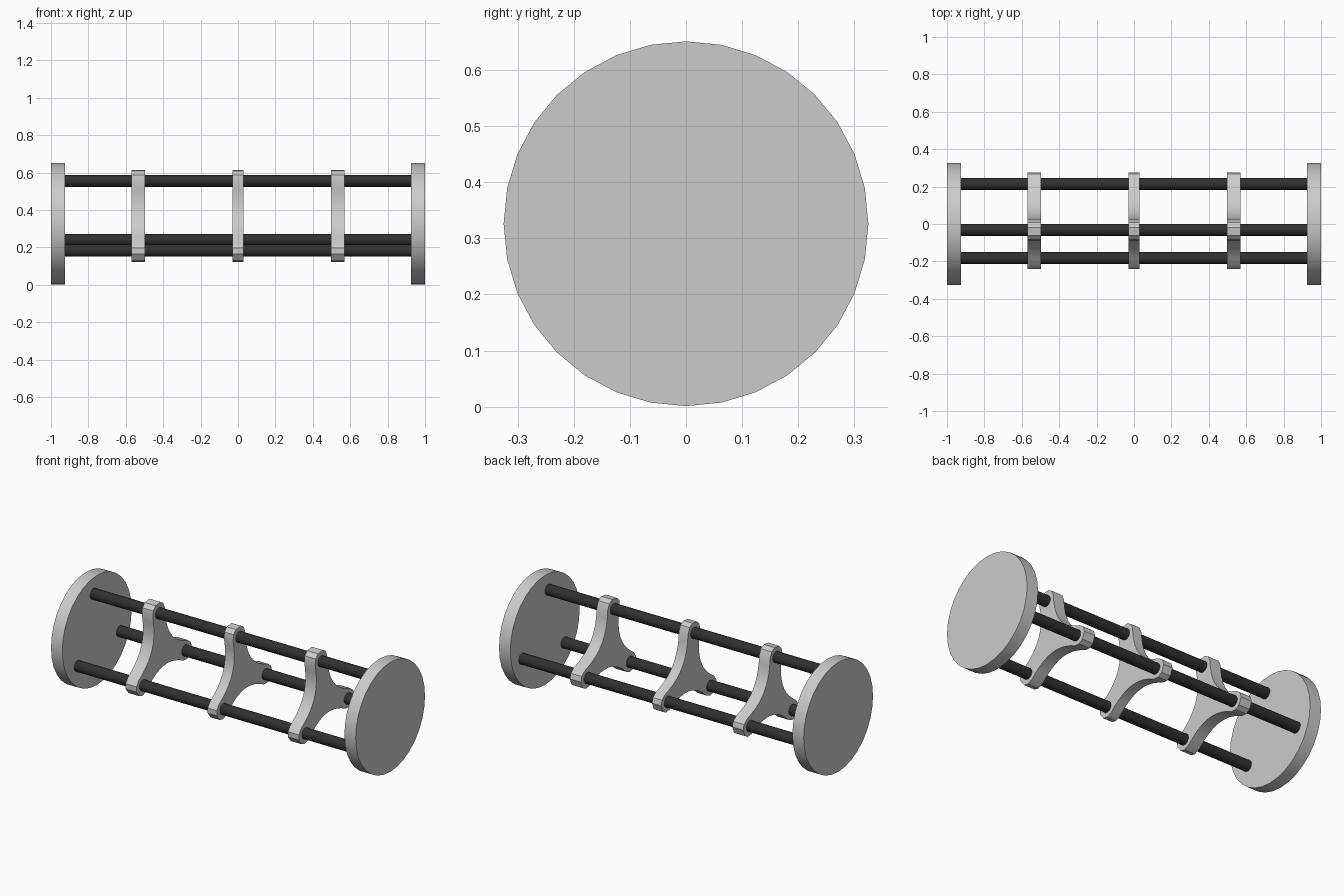
import bpy, bmesh, math
from mathutils import Vector

if "Cube" in bpy.data.objects:
    bpy.data.objects.remove(bpy.data.objects["Cube"])

CZ = 0.326           # height of the long axis
ROD_R = 0.231        # distance of rods from the axis
ANGLES = [math.radians(a) for a in (98, 218, 338)]

dark = bpy.data.materials.new("dark_rod")
dark.diffuse_color = (0.03, 0.03, 0.03, 1)
dark.use_nodes = True
dark.node_tree.nodes["Principled BSDF"].inputs["Base Color"].default_value = dark.diffuse_color


def prism(name, outline, x0, x1, mat=None):
    """Extrude a (y, z) outline along x."""
    bm = bmesh.new()
    face = bm.faces.new([bm.verts.new((x0, y, z)) for y, z in outline])
    ext = bmesh.ops.extrude_face_region(bm, geom=[face])
    verts = [v for v in ext["geom"] if isinstance(v, bmesh.types.BMVert)]
    bmesh.ops.translate(bm, verts=verts, vec=(x1 - x0, 0, 0))
    bmesh.ops.recalc_face_normals(bm, faces=bm.faces)
    mesh = bpy.data.meshes.new(name)
    bm.to_mesh(mesh)
    bm.free()
    obj = bpy.data.objects.new(name, mesh)
    bpy.context.collection.objects.link(obj)
    if mat:
        mesh.materials.append(mat)
    bpy.ops.object.select_all(action='DESELECT')
    bpy.context.view_layer.objects.active = obj
    obj.select_set(True)
    bpy.ops.object.shade_smooth_by_angle(angle=math.radians(35))
    return obj


def circle(y, z, r, n):
    return [(y + r * math.sin(2 * math.pi * i / n), z + r * math.cos(2 * math.pi * i / n))
            for i in range(n)]


def lobe_point(angle, along, side):
    """Point in the (y, z) plane given in a lobe's own frame."""
    c, s = math.cos(angle), math.sin(angle)
    return Vector((along * c - side * s, CZ + along * s + side * c))


def spacer_outline():
    """Three rounded lobes joined by concave curves."""
    tip = [(0.235, 0.057), (0.270, 0.047), (0.289, 0.022)]
    pts = []
    for i, a in enumerate(ANGLES):
        b = ANGLES[(i + 1) % 3]
        pts += [lobe_point(a, l, -s) for l, s in tip]
        pts += [lobe_point(a, l, s) for l, s in reversed(tip)]
        p0, p1 = lobe_point(a, 0.235, 0.057), lobe_point(a, 0.085, 0.044)
        p2, p3 = lobe_point(b, 0.085, -0.044), lobe_point(b, 0.235, -0.057)
        for k in range(1, 10):
            t = k / 10
            u = 1 - t
            pts.append(u**3 * p0 + 3 * u * u * t * p1 + 3 * u * t * t * p2 + t**3 * p3)
    return pts


# End discs
for side, x0, x1 in (("left", -1, -0.926), ("right", 0.926, 1)):
    prism("end_disc_" + side, circle(0, CZ, 0.325, 32), x0, x1)

# Long dark rods
for i, a in enumerate(ANGLES):
    c = lobe_point(a, ROD_R, 0)
    prism(f"rod_{i + 1}", circle(c.x, c.y, 0.032, 24), -0.93, 0.93, dark)

# Three-lobed spacers
for name, x, half in (("left", -0.533, 0.036), ("middle", 0, 0.03), ("right", 0.533, 0.036)):
    prism("spacer_" + name, spacer_outline(), x - half, x + half)
